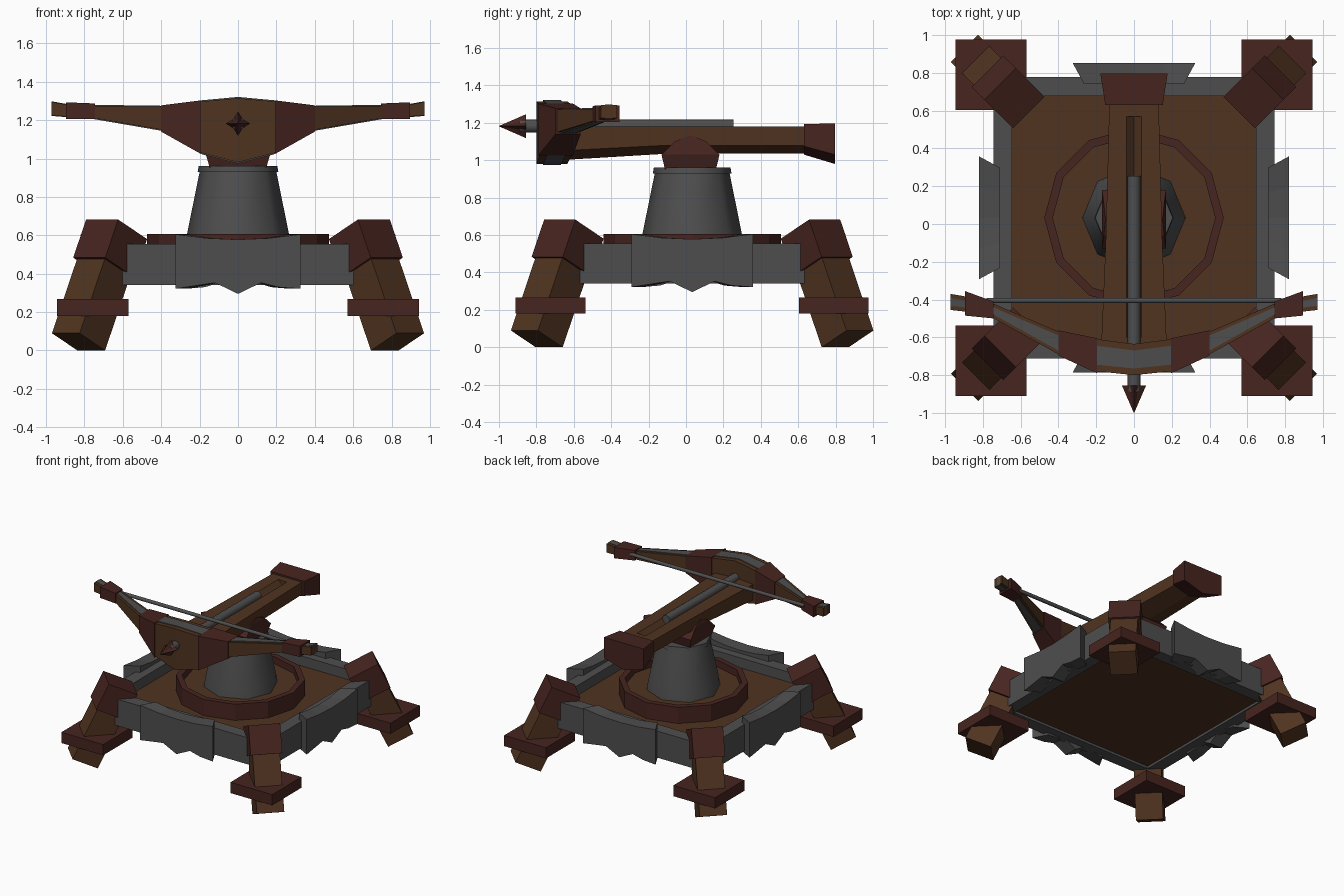
import bpy, bmesh, math
from mathutils import Matrix

if "Cube" in bpy.data.objects:
    bpy.data.objects.remove(bpy.data.objects["Cube"])

CY = 0.033  # base centre along y


def material(name, rgb):
    m = bpy.data.materials.new(name)
    m.diffuse_color = (*rgb, 1)
    m.use_nodes = True
    m.node_tree.nodes["Principled BSDF"].inputs["Base Color"].default_value = m.diffuse_color
    return m


WOOD = material("wood", (0.079, 0.033, 0.014))
RED = material("red_wood", (0.062, 0.018, 0.014))
STONE = material("stone", (0.076, 0.076, 0.076))


def loft(name, loops, mat, matrix=None, closed=False):
    """Solid skinned through matching loops of points, capped or joined end to end."""
    bm = bmesh.new()
    rings = [[bm.verts.new(p) for p in loop] for loop in loops]
    n = len(rings[0])
    for a, b in zip(rings, rings[1:] + (rings[:1] if closed else [])):
        for i in range(n):
            j = (i + 1) % n
            bm.faces.new((a[i], a[j], b[j], b[i]))
    if not closed:
        bm.faces.new(rings[0])
        bm.faces.new(rings[-1])
    if matrix:
        bm.transform(matrix)
    bmesh.ops.recalc_face_normals(bm, faces=bm.faces)
    me = bpy.data.meshes.new(name)
    bm.to_mesh(me)
    bm.free()
    ob = bpy.data.objects.new(name, me)
    bpy.context.collection.objects.link(ob)
    me.materials.append(mat)
    return ob


def rect(hx, hy, z):
    return [(-hx, -hy, z), (hx, -hy, z), (hx, hy, z), (-hx, hy, z)]


def box(name, hx, hy, z, mat, matrix=None):
    return loft(name, [rect(hx, hy, h) for h in z], mat, matrix)


def circle(r, n, z, r2=None):
    """Ring of n points; r2 replaces the radius of every second point."""
    rad = (r, r if r2 is None else r2)
    return [(rad[i % 2] * math.cos(2 * math.pi * i / n), rad[i % 2] * math.sin(2 * math.pi * i / n), z)
            for i in range(n)]


def smooth(ob, angle):
    bpy.ops.object.select_all(action='DESELECT')
    ob.select_set(True)
    bpy.context.view_layer.objects.active = ob
    bpy.ops.object.shade_smooth_by_angle(angle=math.radians(angle))


base = Matrix.Translation((0, CY, 0))


# Base: stone frame with cut corners around a recessed wooden deck
def octagon(h, c, z):
    return [(h, -c, z), (h, c, z), (c, h, z), (-c, h, z), (-h, c, z), (-h, -c, z), (-c, -h, z), (c, -h, z)]

loft("base_frame", [octagon(0.645, 0.64, 0.34), octagon(0.745, 0.61, 0.34), octagon(0.745, 0.61, 0.555),
                    octagon(0.645, 0.64, 0.555)], STONE, base, closed=True)
box("deck", 0.648, 0.648, (0.36, 0.475), WOOD, base)

# Jagged stone plates on the four sides
outline = [(-1, 0.322), (-0.37, 0.353), (0, 0.295), (0.37, 0.353), (0.65, 0.33), (1, 0.322),
           (1, 0.605), (0.5, 0.585), (0, 0.578), (-0.5, 0.585), (-1, 0.605)]
for i, side in enumerate(("right", "back", "left", "front")):
    spin = base @ Matrix.Rotation(i * math.pi / 2, 4, 'Z')
    loft(side + "_plate", [[(d, u * w, z) for u, z in outline] for d, w in ((0.71, 0.265), (0.82, 0.325))],
         STONE, spin)

# Four slanted legs, each with a top cap and a square collar
tilt = math.atan2(0.43, 0.9)
for i in range(4):
    spin = base @ Matrix.Rotation(math.pi / 4 + i * math.pi / 2, 4, 'Z')
    lean = spin @ Matrix.Translation((1.175, 0, 0.045)) @ Matrix.Rotation(-tilt, 4, 'Y')
    box(f"leg_{i + 1}", 0.104, 0.102, (0, 0.60), WOOD, lean)
    box(f"leg_cap_{i + 1}", 0.118, 0.118, (0.43, 0.65), RED, lean)
    sx, sy = ((1, 1), (-1, 1), (-1, -1), (1, -1))[i]
    box(f"leg_collar_{i + 1}", 0.187, 0.187, (0.18, 0.267), RED,
        base @ Matrix.Translation((0.757 * sx, 0.757 * sy, 0)))

# Turntable ring and the floor inside it
loft("turntable_ring", [circle(0.43, 12, 0.47), circle(0.475, 12, 0.47), circle(0.475, 12, 0.606),
                        circle(0.43, 12, 0.606)], RED, base, closed=True)
loft("turntable_floor", [circle(0.44, 12, 0.47), circle(0.44, 12, 0.55)], WOOD, base)

# Pedestal
smooth(loft("pedestal", [circle(0.275, 8, 0.53), circle(0.265, 8, 0.61), circle(0.20, 8, 0.93),
                         circle(0.21, 8, 0.93), circle(0.205, 8, 0.96)], STONE, base), 50)

# Pivot yoke holding the stock
loft("pivot_yoke", [rect(0.145, 0.135, 0.945), rect(0.17, 0.155, 1.03), rect(0.16, 0.085, 1.10),
                    rect(0.152, 0.012, 1.13)], RED, Matrix.Translation((0, 0.024, 0)))


# Stock and butt: five-sided section with a V underside
def keel(y, w, top, side, low):
    return [(-w, y, top), (w, y, top), (w, y, side), (0, y, low), (-w, y, side)]

stock = loft("stock", [keel(-0.68, 0.175, 1.18, 1.05, 1.00), keel(-0.1, 0.15, 1.18, 1.08, 1.035),
                       keel(0.66, 0.13, 1.18, 1.08, 1.037)], WOOD)
loft("butt", [keel(0.63, 0.152, 1.193, 1.075, 1.03), keel(0.797, 0.178, 1.197, 1.03, 0.98)], RED)

# V-shaped bolt channel cut along the stock
cutter = loft("channel_cutter", [[(-0.0585, y, 1.2), (0, y, 1.14), (0.0585, y, 1.2)] for y in (-0.6, 0.57)], WOOD)
cutter.hide_render = True
mod = stock.modifiers.new("channel", 'BOOLEAN')
mod.operation = 'DIFFERENCE'
mod.object = cutter
mod.solver = 'EXACT'
bpy.context.view_layer.objects.active = stock
bpy.ops.object.modifier_apply(modifier=mod.name)
bpy.data.objects.remove(cutter)

# Bolt with a four-bladed barbed head
along = Matrix.Translation((0, 0, 1.182)) @ Matrix.Rotation(math.pi / 2, 4, 'X')  # local z -> -y
smooth(loft("bolt_shaft", [circle(0.035, 8, -0.255), circle(0.035, 8, 0.89)], STONE, along), 50)
loft("bolt_head", [circle(0.004, 8, 0.89), circle(0.064, 8, 0.855, 0.034), circle(0.001, 8, 1.0)], RED, along)


# Bow: each station is x, front y, back y, bottom z, top z
def slab(s, inset=0.0, rise=0.0, sign=1):
    x, f, b, lo, hi = s
    f, b, lo, hi = f + inset, b - inset, lo - rise, hi + rise
    return [(sign * x, f, lo), (sign * x, b, lo), (sign * x, b, hi), (sign * x, f, hi)]

mid, hub = (0, -0.80, -0.635, 0.98, 1.315), (0.195, -0.78, -0.61, 1.03, 1.297)
root, end = (0.40, -0.69, -0.57, 1.15, 1.27), (0.76, -0.49, -0.415, 1.212, 1.275)
tip_in, tip_out = (0.885, -0.465, -0.385, 1.218, 1.28), (0.971, -0.455, -0.37, 1.225, 1.295)
centre = [(-hub[0], *hub[1:]), mid, hub]
loft("bow_centre", [slab(s) for s in centre], WOOD)
loft("bow_centre_strip", [slab(s, 0.035, 0.006) for s in centre], STONE)
parts = [("joint", RED, 0, 0, [(0.195, -0.79, -0.605, 1.025, 1.303), (0.40, -0.697, -0.563, 1.14, 1.277)]),
         ("arm", WOOD, 0, 0, [root, end]),
         ("arm_strip", STONE, 0.02, 0.005, [root, end]),
         ("cuff", RED, 0, 0, [(0.745, -0.50, -0.41, 1.205, 1.287), (0.895, -0.485, -0.355, 1.205, 1.293)]),
         ("tip", WOOD, 0, 0, [tip_in, tip_out]),
         ("tip_strip", STONE, 0.022, 0.003, [tip_in, tip_out])]
for sign, side in ((1, "right"), (-1, "left")):
    for part, mat, inset, rise, stations in parts:
        loft(f"bow_{part}_{side}", [slab(s, inset, rise, sign) for s in stations], mat)

# Bowstring
across = Matrix.Translation((0, -0.405, 1.25)) @ Matrix.Rotation(math.pi / 2, 4, 'Y')
smooth(loft("bowstring", [circle(0.016, 6, -0.78), circle(0.016, 6, 0.78)], STONE, across), 70)
